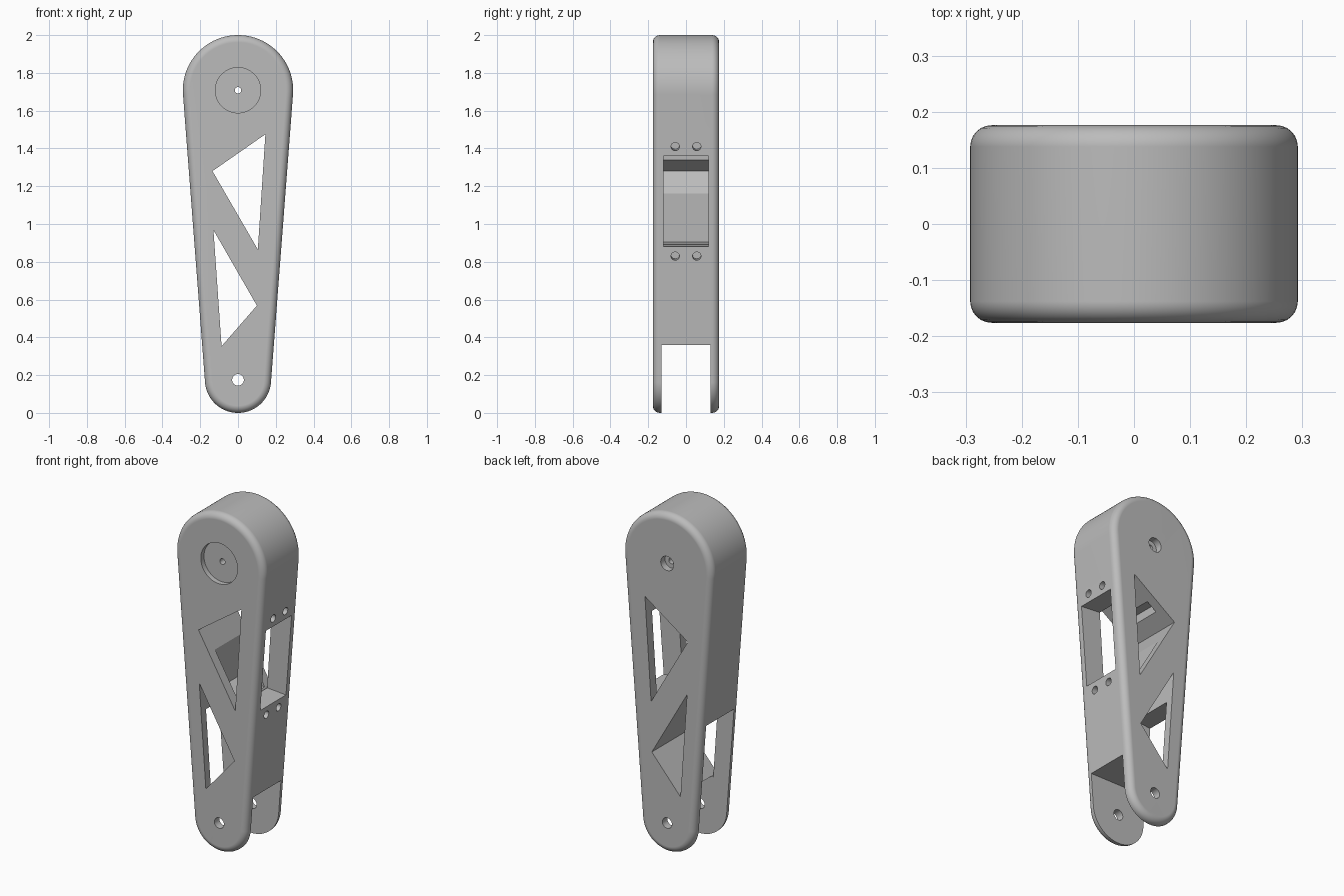
import bpy, bmesh
from math import sin, cos, asin, pi

if "Cube" in bpy.data.objects:
    bpy.data.objects.remove(bpy.data.objects["Cube"])

# Overall proportions
TOP_R, TOP_Z = 0.292, 1.708
LOW_R, LOW_Z = 0.175, 0.175
HALF = 0.176
TILT = asin((TOP_R - LOW_R) / (TOP_Z - LOW_Z))

grey = bpy.data.materials.new("light grey")
grey.use_nodes = True
color = (0.5, 0.5, 0.5, 1)
grey.diffuse_color = color
grey.node_tree.nodes["Principled BSDF"].inputs["Base Color"].default_value = color


def arc(z, r, start, end, steps):
    return [(r * cos(start + (end - start) * i / steps),
             z + r * sin(start + (end - start) * i / steps)) for i in range(steps + 1)]


def circle(z, r, steps=48):
    return arc(z, r, 0, 2 * pi, steps)[:-1]


def prism(name, outline, y0, y1, rim=0):
    """Extrude an x-z outline along y, optionally rounding both rims."""
    bm = bmesh.new()
    face = bm.faces.new([bm.verts.new((x, y0, z)) for x, z in outline])
    moved = bmesh.ops.extrude_face_region(bm, geom=[face])["geom"]
    far = [v for v in moved if isinstance(v, bmesh.types.BMVert)]
    bmesh.ops.translate(bm, verts=far, vec=(0, y1 - y0, 0))
    bmesh.ops.recalc_face_normals(bm, faces=bm.faces[:])
    if rim:
        edges = [e for e in bm.edges if abs(e.verts[0].co.y - e.verts[1].co.y) < 1e-5]
        bmesh.ops.bevel(bm, geom=edges, offset=rim, segments=6, profile=0.5,
                        affect='EDGES', clamp_overlap=False)
    mesh = bpy.data.meshes.new(name)
    bm.to_mesh(mesh)
    bm.free()
    obj = bpy.data.objects.new(name, mesh)
    bpy.context.collection.objects.link(obj)
    return obj


def side_x(z):
    """x of the straight tapered side at height z."""
    return (TOP_R + (z - TOP_Z) * sin(TILT)) / cos(TILT)


def inward(z, depth):
    return (side_x(z) - depth * cos(TILT), z + depth * sin(TILT))


# Tapered arm body with rounded rims
outline = (arc(TOP_Z, TOP_R, -TILT, pi + TILT, 64)
           + arc(LOW_Z, LOW_R, pi + TILT, 2 * pi - TILT, 48))
arm = prism("arm_body", outline, -HALF, HALF, rim=0.038)
arm.data.materials.append(grey)

cutters = [
    # Triangular lightening holes
    prism("upper_triangle", [(0.145, 1.475), (-0.135, 1.28), (0.105, 0.865)], -1, 1),
    prism("lower_triangle", [(-0.13, 0.968), (0.1, 0.568), (-0.087, 0.353)], -1, 1),
    # Fork slot, stepped higher on the -x side
    prism("fork_slot", [(0.5, -0.2), (0.5, 0.36), (-0.083, 0.36), (-0.1, 0.8),
                        (-0.5, 0.77), (-0.5, -0.2)], -0.13, 0.13),
    # Motor pocket, square to the tapered side
    prism("motor_pocket", [inward(1.36, -0.2), inward(1.36, 0.316),
                           inward(0.88, 0.316), inward(0.88, -0.2)], -0.12, 0.12),
    # Pivot holes and disc recess
    prism("lower_pivot", circle(LOW_Z, 0.031), -1, 1),
    prism("disc_recess", circle(TOP_Z, 0.12, 64), -1, -HALF + 0.03),
    prism("upper_pivot", circle(TOP_Z, 0.017, 24), -1, 1),
    prism("screw_head_recess", circle(TOP_Z, 0.042), HALF - 0.04, 1),
]

# Screw holes above and below the pocket
for z in (0.83, 1.41):
    for y in (-0.057, 0.057):
        bpy.ops.mesh.primitive_cylinder_add(
            vertices=24, radius=0.022, depth=0.2,
            location=(side_x(z), y, z), rotation=(0, pi / 2 + TILT, 0))
        cutters.append(bpy.context.object)

bpy.ops.object.select_all(action='DESELECT')
bpy.context.view_layer.objects.active = arm
arm.select_set(True)
for cutter in cutters:
    cutter.hide_render = True
    mod = arm.modifiers.new("cut", 'BOOLEAN')
    mod.operation = 'DIFFERENCE'
    mod.solver = 'EXACT'
    mod.object = cutter
    bpy.ops.object.modifier_apply(modifier=mod.name)
    bpy.data.objects.remove(cutter)

# Smooth rounded rims, crisp cut edges
bpy.ops.object.shade_smooth_by_angle(angle=pi / 6)
weighted = arm.modifiers.new("flat_face_normals", 'WEIGHTED_NORMAL')
weighted.keep_sharp = True
